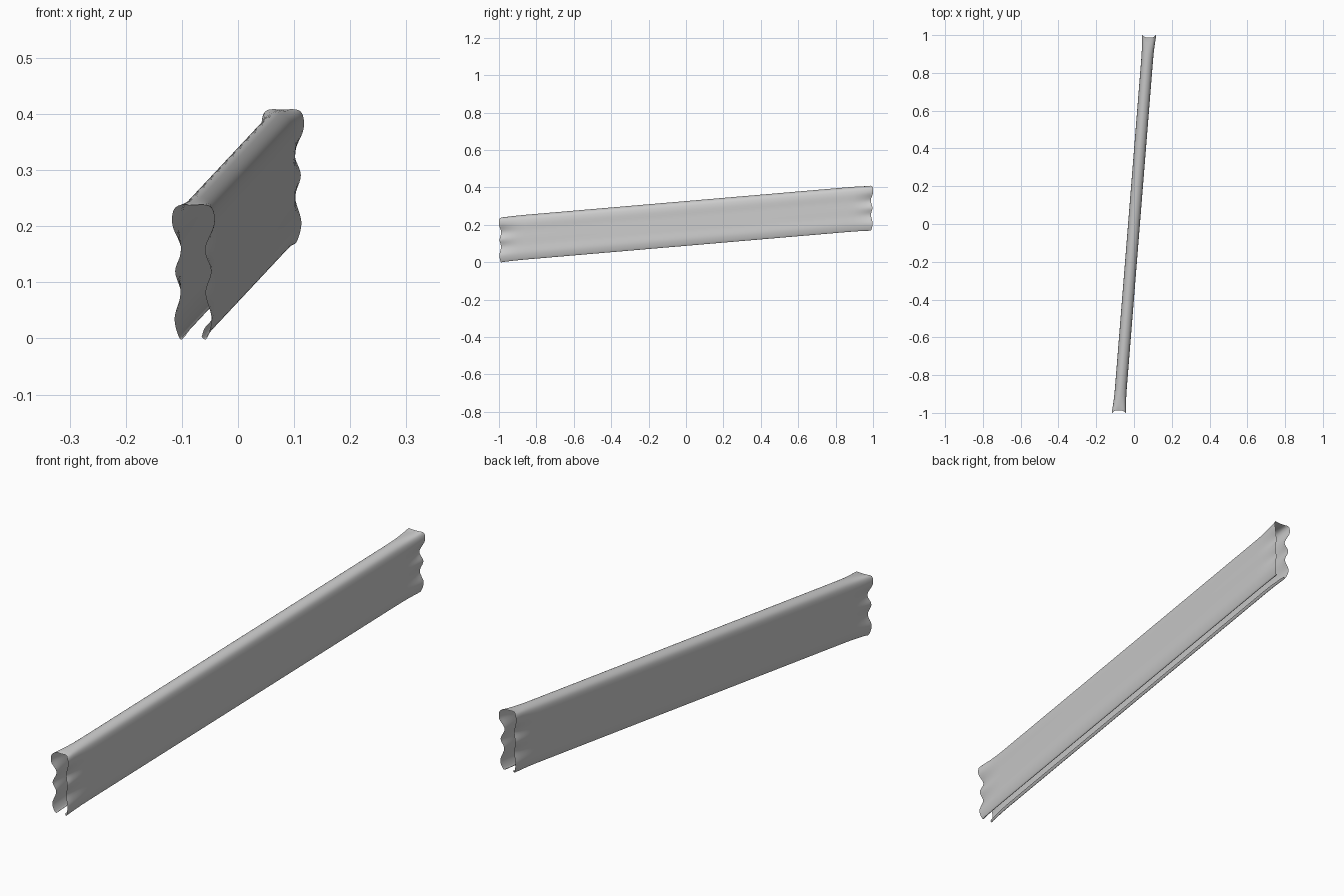
import bpy, bmesh
from mathutils import Vector

if "Cube" in bpy.data.objects:
    bpy.data.objects.remove(bpy.data.objects["Cube"])

# Half cross-sections from bottom slot lip to top centre: (half width, height)
END = [(.015, .003), (.024, .0), (.033, .036), (.022, .081), (.032, .12),
       (.021, .159), (.037, .203), (.031, .234), (.0, .237)]
BODY = [(.012, .010), (.022, .003), (.031, .036), (.030, .081), (.030, .12),
        (.030, .159), (.031, .203), (.023, .230), (.0, .241)]


def full(half):
    """Mirror a half section into a complete open profile."""
    left = [Vector((-w, z)) for w, z in half]
    return left + [Vector((-p.x, p.y)) for p in left[-2::-1]]


def spline(pts, steps=6):
    """Catmull-Rom smoothing through the points."""
    ext = [pts[0]] + pts + [pts[-1]]
    out = []
    for i in range(len(pts) - 1):
        a, b, c, d = ext[i:i + 4]
        for k in range(steps):
            t = k / steps
            out.append(0.5 * (2 * b + (c - a) * t + (2 * a - 5 * b + 4 * c - d) * t**2
                              + (3 * b - a - 3 * c + d) * t**3))
    return out + [pts[-1]]


end, body = spline(full(END)), spline(full(BODY))

# Stations along the sleeve: (y, how much of the scalloped end shape shows)
front = [(-1, 1), (-.98, .85), (-.96, .6), (-.93, .3), (-.90, .1), (-.86, 0)]
stations = front + [(-.4, 0), (0, 0), (.4, 0)] + [(-y, f) for y, f in reversed(front)]

# Loft the open sleeve along its rising, slanting line
bm = bmesh.new()
rows = []
for y, f in stations:
    row = []
    for e, b in zip(end, body):
        p = b.lerp(e, f)
        inset = 0.012 * min(1, max(0, (.036 - abs(e.x)) / .015)) * (abs(y) == 1)
        yy = y - inset if y > 0 else y + inset
        row.append(bm.verts.new((p.x + .08 * y, yy, p.y + .0855 * (y + 1))))
    rows.append(row)
for r0, r1 in zip(rows, rows[1:]):
    for i in range(len(r0) - 1):
        bm.faces.new((r0[i], r1[i], r1[i + 1], r0[i + 1]))
bmesh.ops.recalc_face_normals(bm, faces=bm.faces)
mesh = bpy.data.meshes.new("rail_sleeve")
bm.to_mesh(mesh)
bm.free()
sleeve = bpy.data.objects.new("rail_sleeve", mesh)
bpy.context.collection.objects.link(sleeve)

# Smooth shading
bpy.context.view_layer.objects.active = sleeve
sleeve.select_set(True)
bpy.ops.object.shade_smooth_by_angle(angle=0.8)
